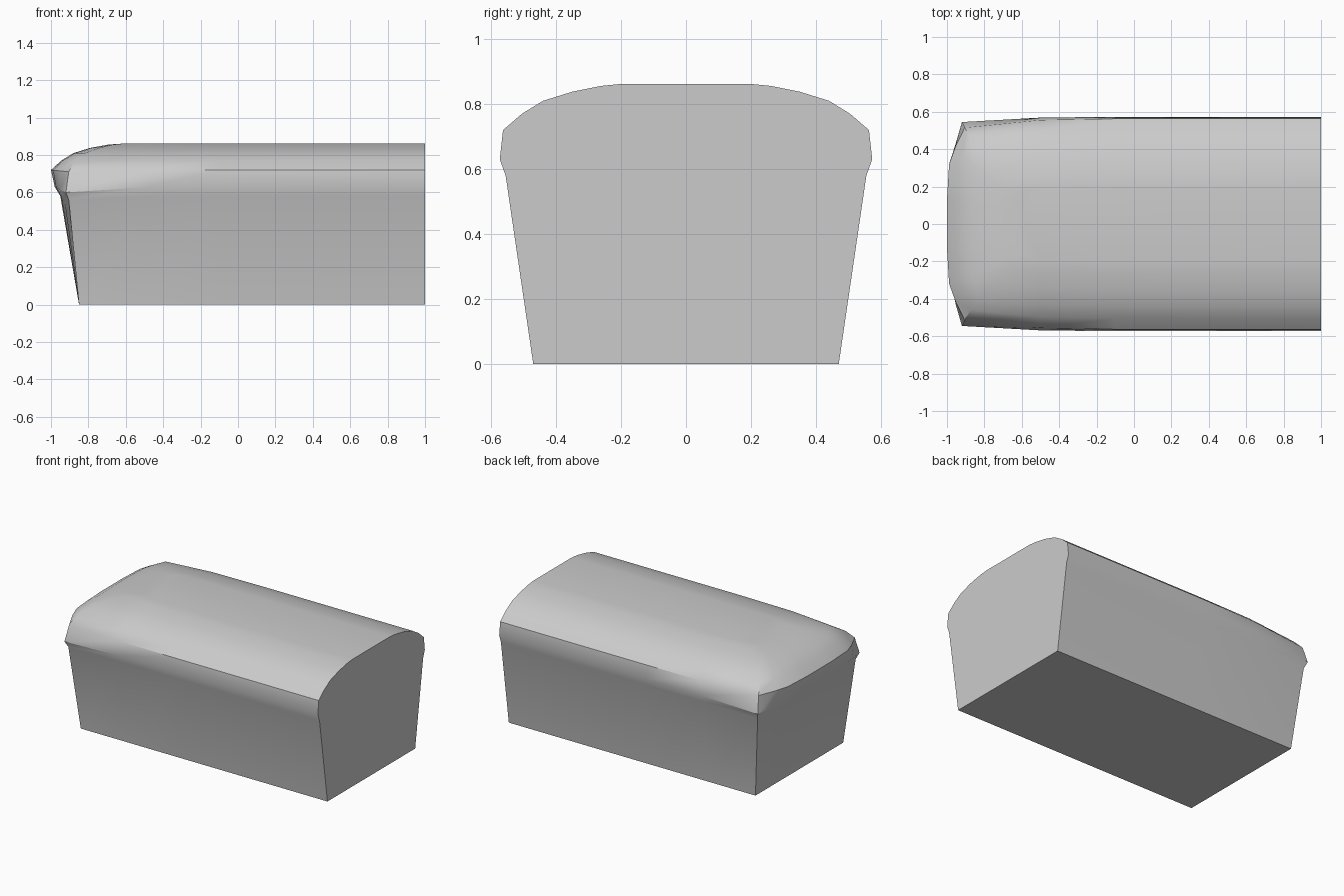
import bpy, bmesh

if "Cube" in bpy.data.objects:
    bpy.data.objects.remove(bpy.data.objects["Cube"])

# Levels from base to crown:
# height, side half-width, heel end x, then the corner's x, y, z
LEVELS = [
    (0.00, 0.470, -0.850, -0.850, 0.470, 0.000),
    (0.58, 0.555, -0.950, -0.905, 0.525, 0.560),
    (0.63, 0.573, -0.980, -0.920, 0.545, 0.600),
    (0.72, 0.563, -1.000, -0.905, 0.515, 0.710),
    (0.77, 0.505, -0.945, -0.875, 0.460, 0.768),
    (0.81, 0.440, -0.880, -0.820, 0.395, 0.810),
    (0.838, 0.350, -0.790, -0.740, 0.300, 0.838),
    (0.856, 0.260, -0.690, -0.665, 0.230, 0.856),
    (0.862, 0.200, -0.600, -0.600, 0.200, 0.862),
]


def half_outline(z, side, end, cx, cy, cz):
    """Points from the cut face along one side and round to the heel centre."""
    pts = []
    for x, w in ((1.0, 0), (-0.1, 0), (-0.5, 0.15)):
        pts.append((x, side + (cy - side) * w, z + (cz - z) * w))
    pts.append((cx, cy, cz))
    for f, w in ((0.79, 0.45), (0.62, 0.12), (0.25, 0)):
        pts.append((end + (cx - end) * w, cy * f, z + (cz - z) * w))
    return pts


bm = bmesh.new()
rings = []
for level in LEVELS:
    half = half_outline(*level)
    pts = half + [(x, -y, z) for x, y, z in reversed(half)]
    rings.append([bm.verts.new(p) for p in pts])

# Crust walls and domed crown
for lo, hi in zip(rings, rings[1:]):
    for i in range(len(lo) - 1):
        bm.faces.new((lo[i], lo[i + 1], hi[i + 1], hi[i]))

# Flat base, flat crown and the cut slice face
bm.faces.new(rings[0])
bm.faces.new(rings[-1])
bm.faces.new([r[0] for r in rings] + [r[-1] for r in reversed(rings)])
bmesh.ops.recalc_face_normals(bm, faces=bm.faces)

mesh = bpy.data.meshes.new("bread_loaf")
bm.to_mesh(mesh)
bm.free()
loaf = bpy.data.objects.new("bread_loaf", mesh)
bpy.context.collection.objects.link(loaf)

# Smooth crown, sharp cut, base and rim edges
bpy.context.view_layer.objects.active = loaf
loaf.select_set(True)
bpy.ops.object.shade_smooth_by_angle(angle=0.6)
